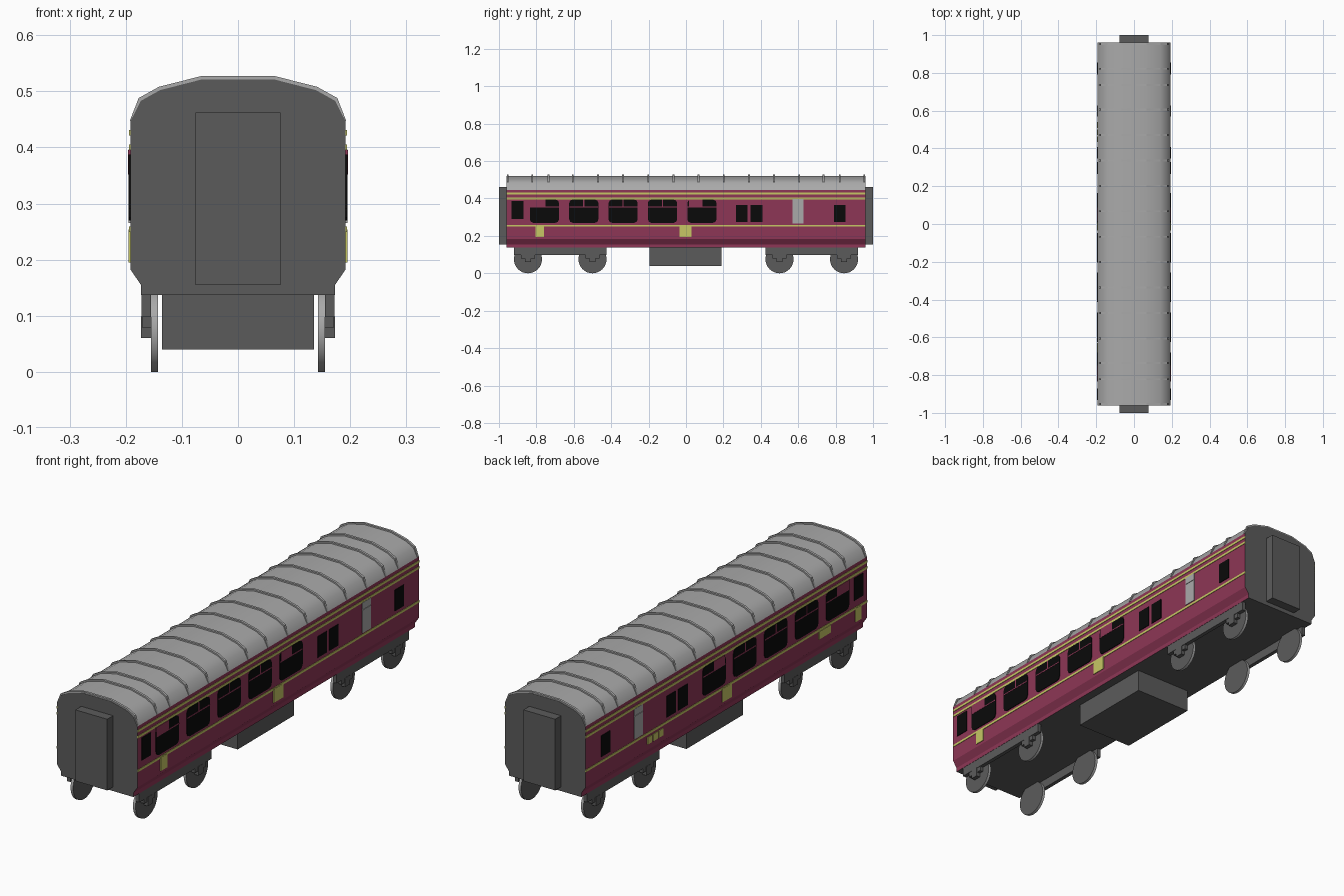
import bpy, bmesh, math

if "Cube" in bpy.data.objects:
    bpy.data.objects.remove(bpy.data.objects["Cube"], do_unlink=True)


def material(name, r, g, b):
    m = bpy.data.materials.new(name)
    m.use_nodes = True
    m.diffuse_color = (r, g, b, 1)
    m.node_tree.nodes["Principled BSDF"].inputs["Base Color"].default_value = (r, g, b, 1)
    return m


CRIMSON = material("crimson", 0.27, 0.037, 0.093)
DARK = material("dark grey", 0.105, 0.105, 0.105)
ROOF = material("roof grey", 0.40, 0.40, 0.40)
YELLOW = material("lining yellow", 0.57, 0.57, 0.13)
BLACK = material("window black", 0.003, 0.003, 0.003)

SIDE = 0.192   # half width of the body
END = 0.96     # half length of the body


def finish(name, bm, *mats):
    bmesh.ops.recalc_face_normals(bm, faces=bm.faces)
    mesh = bpy.data.meshes.new(name)
    bm.to_mesh(mesh)
    bm.free()
    for m in mats:
        mesh.materials.append(m)
    ob = bpy.data.objects.new(name, mesh)
    bpy.context.collection.objects.link(ob)
    return ob


def add_prism(bm, ring, offset):
    """Closed prism from a ring of 3D points moved by an offset."""
    a = [bm.verts.new(p) for p in ring]
    b = [bm.verts.new([c + d for c, d in zip(p, offset)]) for p in ring]
    bm.faces.new(a)
    bm.faces.new(b)
    n = len(a)
    for i in range(n):
        j = (i + 1) % n
        bm.faces.new((a[i], a[j], b[j], b[i]))


def add_box(bm, x0, x1, y0, y1, z0, z1):
    add_prism(bm, [(x0, y0, z0), (x0, y1, z0), (x0, y1, z1), (x0, y0, z1)], (x1 - x0, 0, 0))


def box(name, mat, *dims):
    bm = bmesh.new()
    add_box(bm, *dims)
    return finish(name, bm, mat)


def section(name, half, y0, y1, *mats):
    """Extrude a symmetric cross-section along the length."""
    ring = [(x, y0, z) for x, z in half] + [(-x, y0, z) for x, z in reversed(half)]
    bm = bmesh.new()
    add_prism(bm, ring, (0, y1 - y0, 0))
    return finish(name, bm, *mats)


def smooth(ob, degrees):
    bpy.ops.object.select_all(action="DESELECT")
    ob.select_set(True)
    bpy.context.view_layer.objects.active = ob
    bpy.ops.object.shade_smooth_by_angle(angle=math.radians(degrees))


def plate(name, mat, s, y0, y1, z0, z1, t=0.003, cut=0.0):
    """Thin panel on one side wall, with optional clipped corners."""
    x = s * (SIDE - 0.002)
    ring = [(y0, z0), (y1, z0), (y1, z1), (y0, z1)]
    if cut:
        h = cut * 0.3
        ring = []
        for y, z, dy, dz in ((y0, z0, 1, 1), (y1, z0, -1, 1), (y1, z1, -1, -1), (y0, z1, 1, -1)):
            corner = [(y, z + dz * cut), (y + dy * h, z + dz * h), (y + dy * cut, z)]
            ring += corner if dy == dz else corner[::-1]
    bm = bmesh.new()
    add_prism(bm, [(x, y, z) for y, z in ring], (s * (t + 0.002), 0, 0))
    return finish(name, bm, mat)


# Body shell: crimson sides, dark ends and underside
body = section("body", [(0.173, 0.137), (0.173, 0.155), (SIDE, 0.183), (SIDE, 0.446)],
               -END, END, CRIMSON, DARK)
for f in body.data.polygons:
    if abs(f.normal.y) > 0.9 or f.normal.z < -0.9:
        f.material_index = 1

# Roof with dark ends
roof = section("roof", [(SIDE, 0.446), (0.173, 0.483), (0.139, 0.502), (0.065, 0.521)],
               -END, END, ROOF, DARK)
for f in roof.data.polygons:
    if abs(f.normal.y) > 0.9:
        f.material_index = 1
smooth(roof, 40)

# Roof ribs
rib = [(SIDE + 0.001, 0.447), (0.177, 0.488), (0.141, 0.508), (0.066, 0.527)]
gaps = [0.0675 + 0.1345 * i for i in range(5)] + [0.735, 0.822, 0.953]
for y in gaps:
    for s in (-1, 1):
        section("roof_rib", rib, s * y - 0.005, s * y + 0.005, ROOF)

# Corridor connections on the ends
for name, y0, y1 in (("front_gangway", -1, -END), ("back_gangway", END, 1)):
    box(name, DARK, -0.076, 0.076, y0, y1, 0.155, 0.462)

# Side details
for s, side in ((1, "left"), (-1, "right")):
    for z in (0.254, 0.400, 0.426):
        plate(side + "_lining", YELLOW, s, -END, END, z - 0.005, z + 0.005, 0.002)

    # Large windows with transom and mullion
    for i in range(5):
        y = -0.757 + 0.2105 * i
        plate(side + "_large_window", BLACK, s, y - 0.078, y + 0.078, 0.270, 0.394, 0.003, 0.018)
        plate(side + "_transom", CRIMSON, s, y - 0.077, y + 0.077, 0.352, 0.357, 0.004)
        plate(side + "_mullion", CRIMSON, s, y - 0.003, y + 0.003, 0.355, 0.394, 0.004)
    plate(side + "_vent_panel", CRIMSON, s, -0.835, -0.750, 0.355, 0.395, 0.004)
    plate(side + "_vent_panel", CRIMSON, s, 0.015, 0.088, 0.357, 0.395, 0.004)

    # Small windows
    for y, z0, z1 in ((-0.901, 0.290, 0.387), (0.297, 0.275, 0.366),
                      (0.377, 0.275, 0.366), (0.823, 0.275, 0.366)):
        plate(side + "_small_window", BLACK, s, y - 0.031, y + 0.031, z0, z1)

    # Frosted window in two panes
    plate(side + "_frosted_pane", ROOF, s, 0.570, 0.628, 0.265, 0.364)
    plate(side + "_frosted_vent", ROOF, s, 0.570, 0.628, 0.366, 0.396)

    # Yellow panels under the waist line
    for y in (-0.018, 0.014):
        plate(side + "_centre_panel", YELLOW, s, y - 0.016, y + 0.016, 0.195, 0.254)
plate("left_end_panel", YELLOW, 1, -0.805, -0.760, 0.195, 0.254)
plate("right_end_panel", YELLOW, -1, -0.917, -0.877, 0.195, 0.254)
plate("right_wide_panel", YELLOW, -1, -0.71, -0.63, 0.215, 0.248)
for i in range(3):
    y = 0.433 + 0.038 * i
    plate("right_small_panel", YELLOW, -1, y, y + 0.030, 0.208, 0.238)

# Equipment box under the floor
box("underfloor_box", DARK, -0.135, 0.135, -0.195, 0.19, 0.04, 0.138)

# Bogies: side frames, axle boxes and wheels
for end in (-1, 1):
    for s in (-1, 1):
        bm = bmesh.new()
        add_box(bm, s * 0.155, s * 0.172, end * 0.672 - 0.247, end * 0.672 + 0.247, 0.098, 0.138)
        for y in (0.5, 0.845):
            add_box(bm, s * 0.155, s * 0.173, end * y - 0.017, end * y + 0.017, 0.060, 0.099)
            for d in (-0.027, 0.027):
                add_box(bm, s * 0.155, s * 0.170, end * y + d - 0.010, end * y + d + 0.010, 0.078, 0.099)
        finish("bogie_frame", bm, DARK)
        for y in (0.5, 0.845):
            ring = [(s * 0.143, end * y + 0.075 * math.cos(a), 0.075 + 0.075 * math.sin(a))
                    for a in (math.tau * k / 32 for k in range(32))]
            bm = bmesh.new()
            add_prism(bm, ring, (s * 0.012, 0, 0))
            wheel = finish("wheel", bm, DARK, ROOF)
            for f in wheel.data.polygons:
                if abs(f.normal.x) < 0.5:
                    f.material_index = 1
            smooth(wheel, 30)
